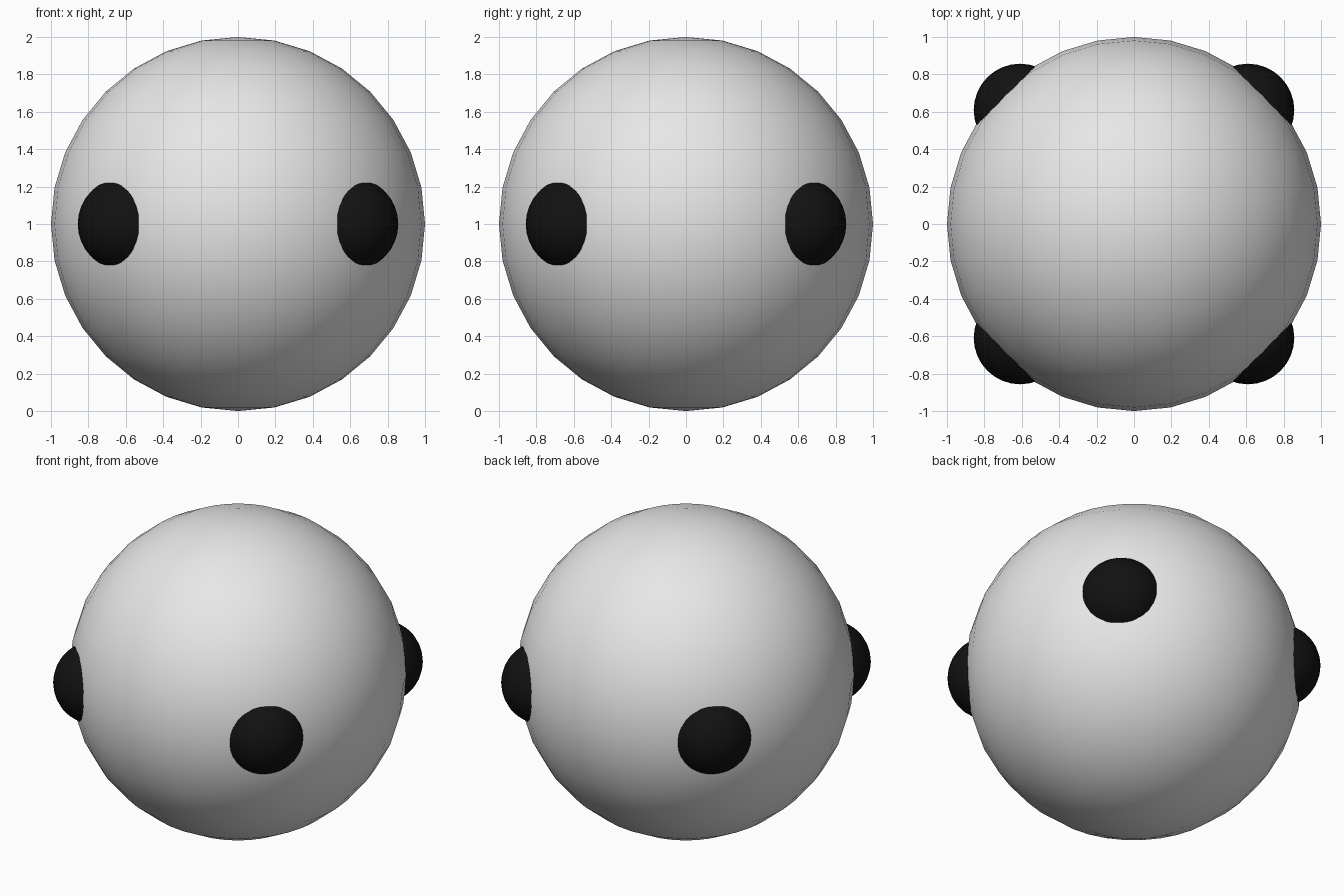
import bpy

if "Cube" in bpy.data.objects:
    bpy.data.objects.remove(bpy.data.objects["Cube"])


def material(name, value):
    m = bpy.data.materials.new(name)
    m.diffuse_color = (value, value, value, 1.0)
    m.use_nodes = True
    m.node_tree.nodes["Principled BSDF"].inputs["Base Color"].default_value = m.diffuse_color
    return m


def ball(name, radius, location, mat):
    bpy.ops.mesh.primitive_uv_sphere_add(segments=32, ring_count=16,
                                         radius=radius, location=location)
    ob = bpy.context.object
    ob.name = name
    ob.data.materials.append(mat)
    bpy.ops.object.shade_smooth()
    return ob


grey = material("light grey", 0.8)
black = material("black", 0.006)

# Main body
ball("body_sphere", 1.0, (0, 0, 1), grey)

# Four knobs sunk into the equator on the diagonals
OFFSET, KNOB_RADIUS = 0.609, 0.248
for side, sx in (("left", -1), ("right", 1)):
    for end, sy in (("front", -1), ("back", 1)):
        ball(f"{end}_{side}_knob", KNOB_RADIUS,
             (sx * OFFSET, sy * OFFSET, 1), black)
